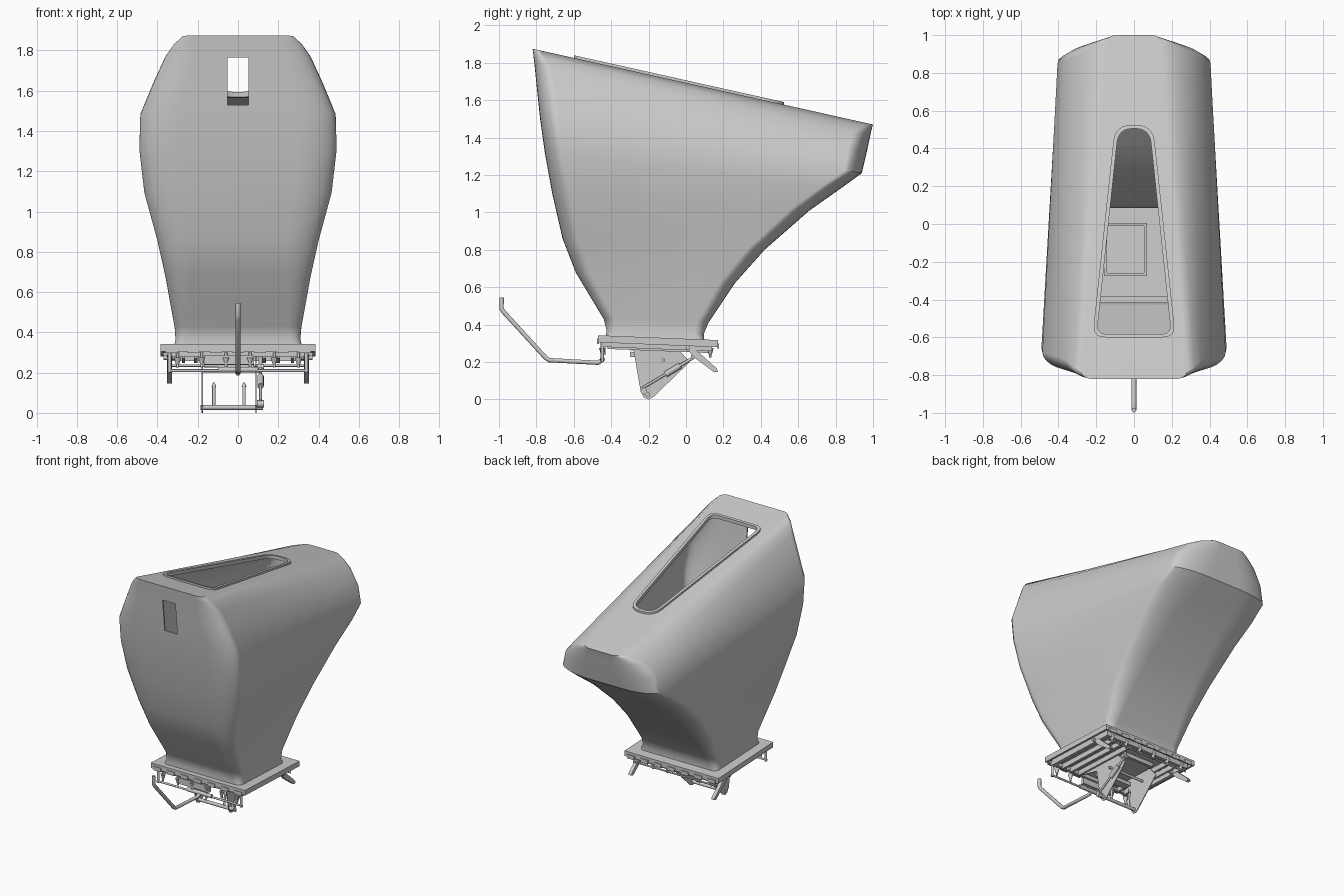
import bpy, bmesh, math
from mathutils import Vector

if "Cube" in bpy.data.objects:
    bpy.data.objects.remove(bpy.data.objects["Cube"])

def obj(name, bm, angle=40):
    bmesh.ops.recalc_face_normals(bm, faces=bm.faces[:])
    me = bpy.data.meshes.new(name)
    bm.to_mesh(me)
    bm.free()
    o = bpy.data.objects.new(name, me)
    bpy.context.collection.objects.link(o)
    if angle:
        smooth(o, angle)
    return o

def smooth(o, angle):
    bpy.ops.object.select_all(action='DESELECT')
    o.select_set(True)
    bpy.context.view_layer.objects.active = o
    bpy.ops.object.shade_smooth_by_angle(angle=math.radians(angle))

def loft(bm, loops, closed=False):
    rows = [[bm.verts.new(p) for p in l] for l in loops]
    pairs = list(zip(rows, rows[1:])) + ([(rows[-1], rows[0])] if closed else [])
    for a, b in pairs:
        for i in range(len(a)):
            j = (i + 1) % len(a)
            bm.faces.new((a[i], a[j], b[j], b[i]))
    return rows

def prism(name, pts, axis, a, b):
    bm = bmesh.new()
    put = (lambda p, d: (d, p[0], p[1])) if axis == 'x' else (lambda p, d: (p[0], p[1], d))
    rows = loft(bm, [[put(p, d) for p in pts] for d in (a, b)])
    for r in rows:
        bm.faces.new(r)
    return obj(name, bm, 0)

TILT = -0.04
def box(name, x0, x1, y0, y1, z0, z1, tilt=True):
    # box whose heights follow the slightly tilted base frame
    t = (lambda y: TILT * (y + 0.47)) if tilt else (lambda y: 0)
    return prism(name, [(y0, z0 + t(y0)), (y1, z0 + t(y1)), (y1, z1 + t(y1)), (y0, z1 + t(y0))], 'x', x0, x1)

def rod(name, p, q, r, r2=None, n=12):
    p, q = Vector(p), Vector(q)
    bm = bmesh.new()
    bmesh.ops.create_cone(bm, cap_ends=True, segments=n, radius1=r, radius2=r if r2 is None else r2, depth=(q - p).length)
    rot = (q - p).to_track_quat('Z', 'Y')
    for v in bm.verts:
        v.co = rot @ v.co + (p + q) / 2
    return obj(name, bm)

def rounded(corners, r):
    out, n = [], len(corners)
    for i in range(n):
        c, a, b = (Vector(corners[k % n]) for k in (i, i - 1, i + 1))
        s, e = c + (a - c).normalized() * r[i], c + (b - c).normalized() * r[i]
        for k in range(7):
            u = k / 6
            out.append(s * (1 - u) ** 2 + c * 2 * u * (1 - u) + e * u * u)
    return out

# Hopper shell: tilted rounded rings
# front y, z, back y, z, half width front, back, front corner x, y, back corner x, y
RINGS = [
    (-.43, .32, .10, .30, .32, .32, .03, .03, .03, .03),
    (-.425, .37, .095, .35, .31, .31, .05, .05, .05, .05),
    (-.44, .43, .12, .41, .315, .31, .07, .06, .07, .06),
    (-.59, .68, .26, .62, .36, .345, .12, .08, .12, .08),
    (-.66, .86, .42, .80, .40, .37, .16, .09, .16, .09),
    (-.715, 1.1, .66, 1.01, .465, .395, .19, .10, .20, .10),
    (-.755, 1.32, .83, 1.13, .49, .41, .20, .10, .24, .10),
    (-.78, 1.5, .94, 1.21, .485, .405, .20, .10, .27, .09),
    (-.797, 1.66, .966, 1.32, .42, .37, .18, .10, .27, .10),
    (-.81, 1.79, .985, 1.41, .36, .29, .14, .09, .22, .09),
    (-.816, 1.84, .994, 1.45, .32, .21, .09, .06, .14, .06),
    (-.82, 1.875, 1.0, 1.47, .28, .14, .06, .04, .05, .03)]

def ring(fy, fz, by, bz, wf, wb, fx, fc, bx, bc):
    N, half = 7, []
    for k in range(N + 1):
        a = k / N * math.pi / 2
        half.append((wf - fx + fx * math.sin(a), fy + fc - fc * math.cos(a)))
    for k in range(1, 6):
        u = k / 6
        half.append((wf + (wb - wf) * u, fy + fc + (by - bc - fy - fc) * u))
    for k in range(N + 1):
        a = k / N * math.pi / 2
        half.append((wb - bx + bx * math.cos(a), by - bc + bc * math.sin(a)))
    pts = half + [(-x, y) for x, y in reversed(half)]
    return [(x, y, fz + (bz - fz) * (y - fy) / (by - fy)) for x, y in pts]

bm = bmesh.new()
rows = loft(bm, [ring(*r) for r in RINGS])
bm.faces.new(rows[-1])
shell = obj("hopper_shell", bm, 0)
sol = shell.modifiers.new("wall", 'SOLIDIFY')
sol.thickness, sol.offset = .01, -1

# Cut the roof hatch and the front window
outer = rounded([(-.10, .525), (.10, .525), (.22, -.60), (-.22, -.60)], [.09, .09, .07, .07])
inner = rounded([(-.082, .505), (.082, .505), (.197, -.583), (-.197, -.583)], [.075, .075, .055, .055])
cutters = [prism("hatch_cutter", inner, 'z', 1.45, 2.1),
           box("window_cutter", -.052, .052, -.9, -.7, 1.53, 1.765, False)]
bpy.ops.object.select_all(action='DESELECT')
bpy.context.view_layer.objects.active = shell
shell.select_set(True)
for c in cutters:
    m = shell.modifiers.new("cut", 'BOOLEAN')
    m.operation, m.solver, m.object = 'DIFFERENCE', 'EXACT', c
for m in [m.name for m in shell.modifiers]:
    bpy.ops.object.modifier_apply(modifier=m)
for c in cutters:
    bpy.data.objects.remove(c)
smooth(shell, 40)
wn = shell.modifiers.new("normals", 'WEIGHTED_NORMAL')
wn.keep_sharp = True

# Raised hatch rim
def roof(pts, h):
    return [(p[0], p[1], 1.875 - .2225 * (p[1] + .82) + h) for p in pts]
bm = bmesh.new()
loft(bm, [roof(outer, -.012), roof(outer, .014), roof(inner, .014), roof(inner, -.012)], True)
obj("hatch_rim", bm, 35)

# Base flange, with an inner lower frame
def frame(name, x0, x1, y0, y1, w, z0, z1):
    box(name + "_front", x0, x1, y0, y0 + w, z0, z1)
    box(name + "_rear", x0, x1, y1 - w, y1, z0, z1)
    box(name + "_left", x0, x0 + w, y0 + w, y1 - w, z0, z1)
    box(name + "_right", x1 - w, x1, y0 + w, y1 - w, z0, z1)

frame("flange", -.385, .385, -.47, .17, .085, .325, .343)
frame("flange_lip", -.385, .385, -.47, .17, .014, .305, .325)
frame("under_frame", -.35, .35, -.44, .14, .025, .282, .325)

# Floor around the outlet, outlet rim and door
frame("floor", -.31, .31, -.42, .10, .10, .308, .316)
box("floor_left", -.21, -.16, -.32, 0, .308, .316)
box("floor_right", .07, .21, -.32, 0, .308, .316)
box("floor_front_strip", -.16, .07, -.32, -.27, .308, .316)
frame("outlet_rim", -.16, .07, -.275, .005, .016, .28, .335)
box("outlet_door", -.145, .055, -.26, -.01, .276, .284)

# Ribs under the floor and lugs on the flange
for i, x in enumerate((-.27, -.21, .13, .20, .27)):
    box(f"rib_{i}", x - .008, x + .008, -.42, .12, .272, .312)
for i in range(7):
    x = -.33 + .11 * i
    for y in (-.475, .167):
        box(f"lug_{i}_{y}", x - .03, x + .03, y, y + .01, .297, .325)

# Hanging clamps front and rear, with cross rods
for y, s in ((-.447, .01), (.13, 0)):
    for i in range(6):
        x = -.30 + .12 * i
        rod(f"clamp_stem_{i}_{y}", (x, y, .31 - s), (x, y, .225), .007)
        rod(f"clamp_cup_{i}_{y}", (x, y, .275), (x, y, .24), .018, .008)
rod("front_cross_rod", (-.35, -.447, .21), (.35, -.447, .21), .007)
rod("rear_cross_rod", (-.34, .13, .235), (.34, .13, .235), .006)

# Side lock levers
lever = [(-.01, .285), (.03, .287), (.165, .165), (.17, .148), (.15, .145), (.05, .22)]
for s in (-1, 1):
    prism("lock_lever", lever, 'x', s * .327, s * .352)
    rod("lever_pivot", (s * .30, .01, .275), (s * .37, .01, .275), .012)
    rod("front_hanger", (s * .34, -.447, .31), (s * .34, -.447, .20), .009)

# Swing gate: side plates, lower bar and struts
plate = [(-.43, .295), (-.28, .26), (-.242, .04), (-.225, .01), (-.20, 0), (-.175, .012), (.02, .20), (-.05, .28)]
for x in (-.178, .09):
    prism("gate_side_plate", plate, 'x', x - .003, x + .003)
rod("gate_lower_bar", (-.185, -.205, .027), (.125, -.205, .027), .012)
for x in (-.12, .03):
    rod("gate_strut", (x, -.205, .03), (x, -.19, .13), .008)
    rod("gate_strut_tip", (x, -.19, .13), (x, -.188, .15), .012, .005)
rod("gate_upper_bar", (-.18, -.12, .21), (.12, -.12, .21), .009)
box("gate_crosshead", -.17, .08, -.30, -.24, .235, .262)

# Gate actuator
rod("actuator_rod", (.112, -.235, .06), (.112, -.10, .14), .007)
rod("actuator_barrel", (.112, -.11, .133), (.112, -.03, .182), .016)
rod("actuator_link", (.112, -.03, .182), (.112, .05, .23), .008)
rod("actuator_foot", (.095, -.225, .045), (.13, -.225, .045), .018)
rod("actuator_head", (.095, .04, .23), (.13, .04, .23), .014)
rod("actuator_hanger", (.112, .04, .23), (.112, .04, .29), .01)

# Bent pull handle
path = [(-.986, .545), (-.986, .485), (-.975, .468), (-.75, .222), (-.73, .21), (-.47, .196), (-.45, .21)]
cu = bpy.data.curves.new("pull_handle", 'CURVE')
cu.dimensions = '3D'
cu.bevel_depth, cu.bevel_resolution, cu.use_fill_caps = .0125, 3, True
sp = cu.splines.new('POLY')
sp.points.add(len(path) - 1)
for p, (y, z) in zip(sp.points, path):
    p.co = (0, y, z, 1)
bpy.context.collection.objects.link(bpy.data.objects.new("pull_handle", cu))
rod("handle_hinge", (-.10, -.447, .215), (.10, -.447, .215), .014)
box("handle_bracket", -.17, .08, -.455, -.43, .24, .285)
